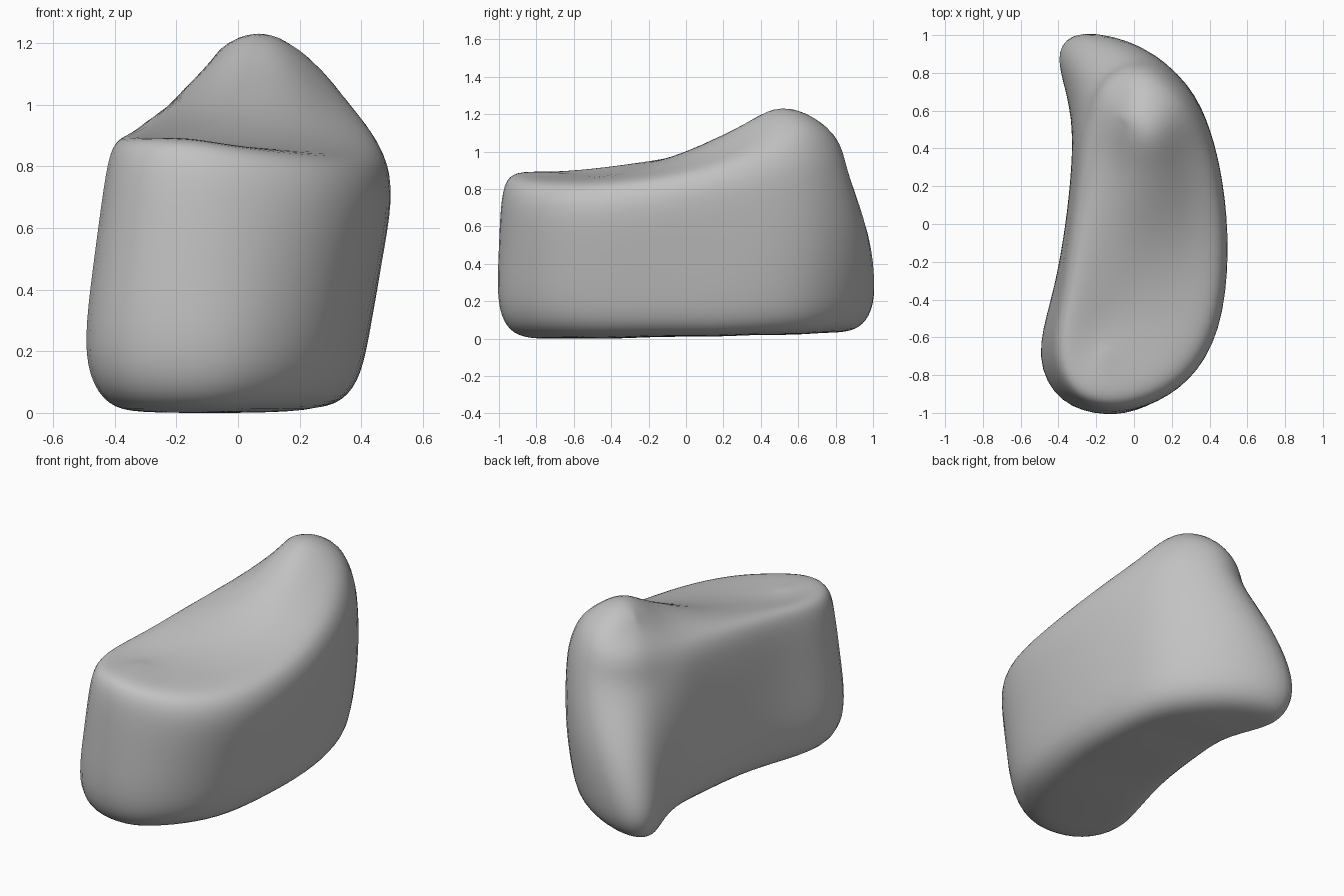
import bpy, bmesh
from math import exp
from mathutils import Vector

cube = bpy.data.objects.get("Cube")
if cube:
    bpy.data.objects.remove(cube, do_unlink=True)

# Stone colour
stone = bpy.data.materials.new("stone_grey")
stone.use_nodes = True
grey = (0.54, 0.54, 0.54, 1)
stone.diffuse_color = grey
stone.node_tree.nodes["Principled BSDF"].inputs["Base Color"].default_value = grey

# Crescent outlines, anticlockwise from the front, in hundredths
LOW = [(-15, -100, 0), (5, -96, 0), (24, -80, 0), (36, -55, 0), (41, -20, 1), (41, 15, 1),
       (36, 47, 2), (24, 72, 2), (-1, 93, 3), (-28, 101, 3), (-40, 91, 3), (-37, 72, 2),
       (-33, 50, 2), (-34, 22, 1), (-38, -10, 1), (-44, -40, 0), (-50, -70, 0), (-38, -93, 0)]
HIGH = [(-15, -98, 89), (7, -95, 86), (29, -82, 84), (45, -55, 83),
        (50, -15, 86), (47, 22, 93), (40, 49, 99), (29, 70, 105),
        (10, 85, 104), (-7, 84, 100), (-19, 74, 98), (-25, 60, 97),
        (-29, 42, 97), (-31, 20, 98), (-35, -10, 97), (-39, -40, 94),
        (-43, -68, 91), (-34, -90, 90)]
N = len(LOW)


def outline(points):
    """Cage ring whose smoothed curve runs through the given points."""
    ring = [Vector(p) / 100 for p in points]
    return [p + (p - (ring[i - 1] + ring[(i + 1) % N]) / 2) * 0.4
            for i, p in enumerate(ring)]


def inset(ring, amount, dz=0):
    """Pull a ring towards its own long middle line and raise it."""
    out = []
    for i, p in enumerate(ring):
        middle = (p + ring[-i % N]) / 2
        middle.y *= 0.6
        out.append(p.lerp(middle, amount) + Vector((0, 0, dz)))
    return out


def bulge(p):
    """Swell the rear of the waist outwards."""
    grow = 1 + 0.06 * max(0, p.y)
    return Vector((p.x * grow, p.y * grow, p.z))


def peak(p):
    """Raise the rear summit, steep behind and a long ramp in front."""
    dx, dy = p.x - 0.07, p.y - 0.57
    spread = 0.05 if dy > 0 else 0.26
    return p + Vector((0, 0, 0.245 * exp(-dx * dx / 0.05 - dy * dy / spread)))


# Stack rings from the underside to the top
low, high = outline(LOW), outline(HIGH)
foot = inset(low, -0.015, 0.22)
shoulder = inset(high, -0.01, -0.15)
rings = [inset(low, 0.55), inset(low, 0.25, 0.012), inset(low, 0.07, 0.085), foot,
         [bulge(a.lerp(b, 0.5)) for a, b in zip(foot, shoulder)],
         shoulder, inset(high, 0.05, -0.045)]
rings += [[peak(p) for p in inset(high, f)] for f in (0.17, 0.5, 0.8)]

bm = bmesh.new()
loops = [[bm.verts.new(p) for p in ring] for ring in rings]
for a, b in zip(loops, loops[1:]):
    for i in range(N):
        j = (i + 1) % N
        bm.faces.new((a[i], a[j], b[j], b[i]))

# Close both ends with strips across the middle line
for loop in (loops[0], loops[-1]):
    for i in range(N // 2):
        corners = [loop[i], loop[i + 1], loop[-i - 1], loop[-i % N]]
        bm.faces.new(list(dict.fromkeys(corners)))
bmesh.ops.recalc_face_normals(bm, faces=bm.faces)

mesh = bpy.data.meshes.new("boulder")
bm.to_mesh(mesh)
bm.free()
mesh.materials.append(stone)
boulder = bpy.data.objects.new("boulder", mesh)
bpy.context.collection.objects.link(boulder)
bpy.context.view_layer.objects.active = boulder
boulder.select_set(True)

# Smooth the stone
smooth = boulder.modifiers.new("smooth", "SUBSURF")
smooth.levels = smooth.render_levels = 2
bpy.ops.object.shade_smooth()
